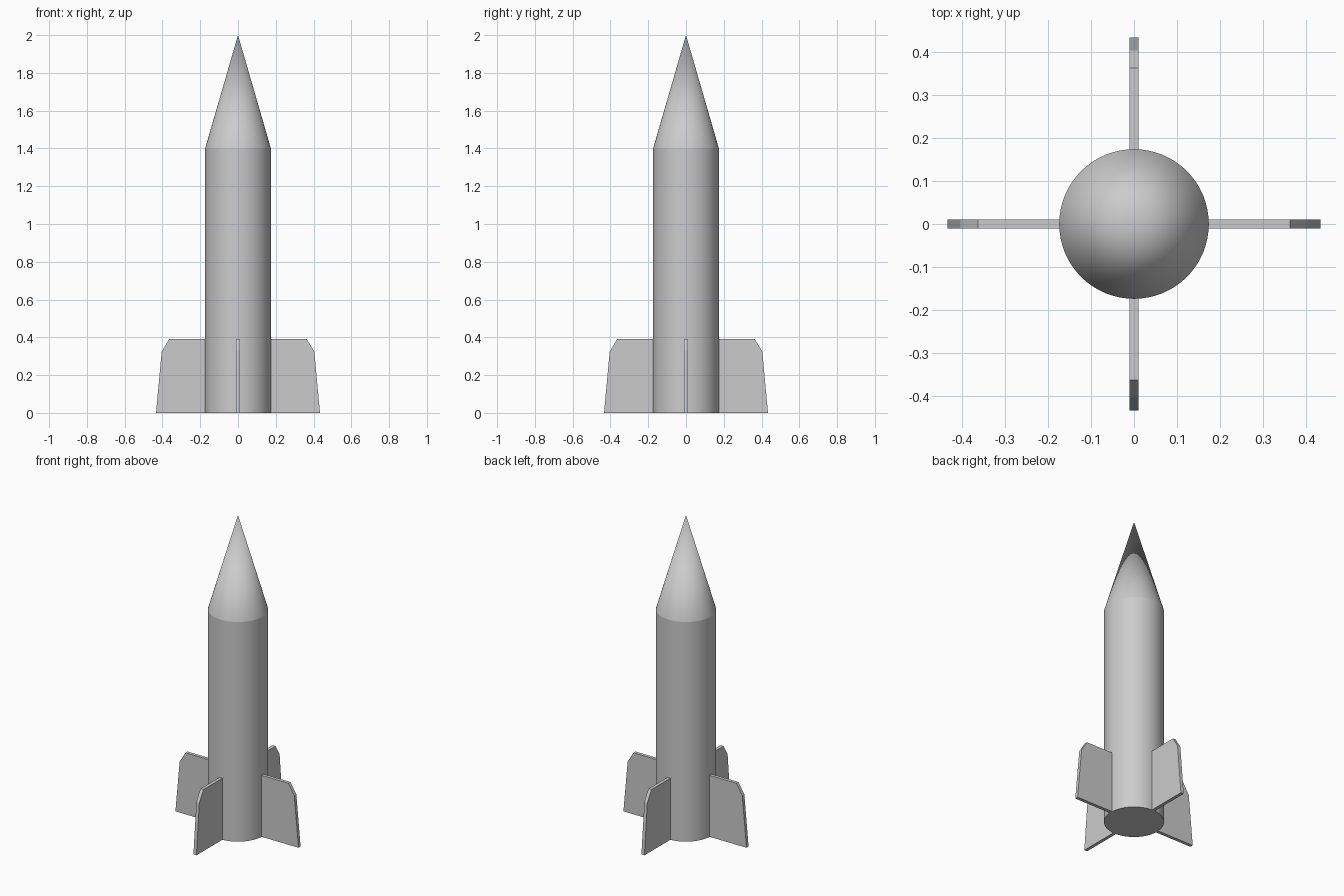
import bpy
import bmesh
from math import cos, sin, pi, radians
from mathutils import Matrix

cube = bpy.data.objects.get("Cube")
if cube:
    bpy.data.objects.remove(cube, do_unlink=True)

RADIUS = 0.174
SHOULDER = 1.4
TIP = 2.0
SIDES = 64
FIN_THICKNESS = 0.021

# One plain grey for the whole rocket
grey = bpy.data.materials.new("light_grey")
grey.use_nodes = True
color = (0.6, 0.6, 0.6, 1)
grey.diffuse_color = color
grey.node_tree.nodes["Principled BSDF"].inputs["Base Color"].default_value = color


def add_object(name, bm):
    bmesh.ops.recalc_face_normals(bm, faces=bm.faces)
    mesh = bpy.data.meshes.new(name)
    bm.to_mesh(mesh)
    bm.free()
    mesh.materials.append(grey)
    obj = bpy.data.objects.new(name, mesh)
    bpy.context.collection.objects.link(obj)
    return obj


# Body and nose: a closed cylinder running into a pointed cone
bm = bmesh.new()
rings = [[bm.verts.new((RADIUS * cos(2 * pi * i / SIDES),
                        RADIUS * sin(2 * pi * i / SIDES), z))
          for i in range(SIDES)] for z in (0, SHOULDER)]
tip = bm.verts.new((0, 0, TIP))
bm.faces.new(rings[0])
for i in range(SIDES):
    j = (i + 1) % SIDES
    bm.faces.new((rings[0][i], rings[0][j], rings[1][j], rings[1][i]))
    bm.faces.new((rings[1][i], rings[1][j], tip))
body = add_object("rocket_body", bm)
bpy.ops.object.select_all(action="DESELECT")
body.select_set(True)
bpy.context.view_layer.objects.active = body
bpy.ops.object.shade_smooth_by_angle(angle=radians(15))

# Fins: a tapered plate with a clipped top corner, repeated around the body
fin_profile = [(RADIUS - 0.02, 0), (0.434, 0), (0.404, 0.325),
               (0.363, 0.392), (RADIUS - 0.02, 0.392)]
for n, side in enumerate(("left", "back", "right", "front")):
    bm = bmesh.new()
    face = bm.faces.new([bm.verts.new((x, -FIN_THICKNESS / 2, z))
                         for x, z in fin_profile])
    plate = bmesh.ops.extrude_face_region(bm, geom=[face])
    moved = [v for v in plate["geom"] if isinstance(v, bmesh.types.BMVert)]
    bmesh.ops.translate(bm, vec=(0, FIN_THICKNESS, 0), verts=moved)
    bmesh.ops.transform(bm, matrix=Matrix.Rotation(n * pi / 2, 4, "Z"), verts=bm.verts)
    add_object(side + "_fin", bm)
